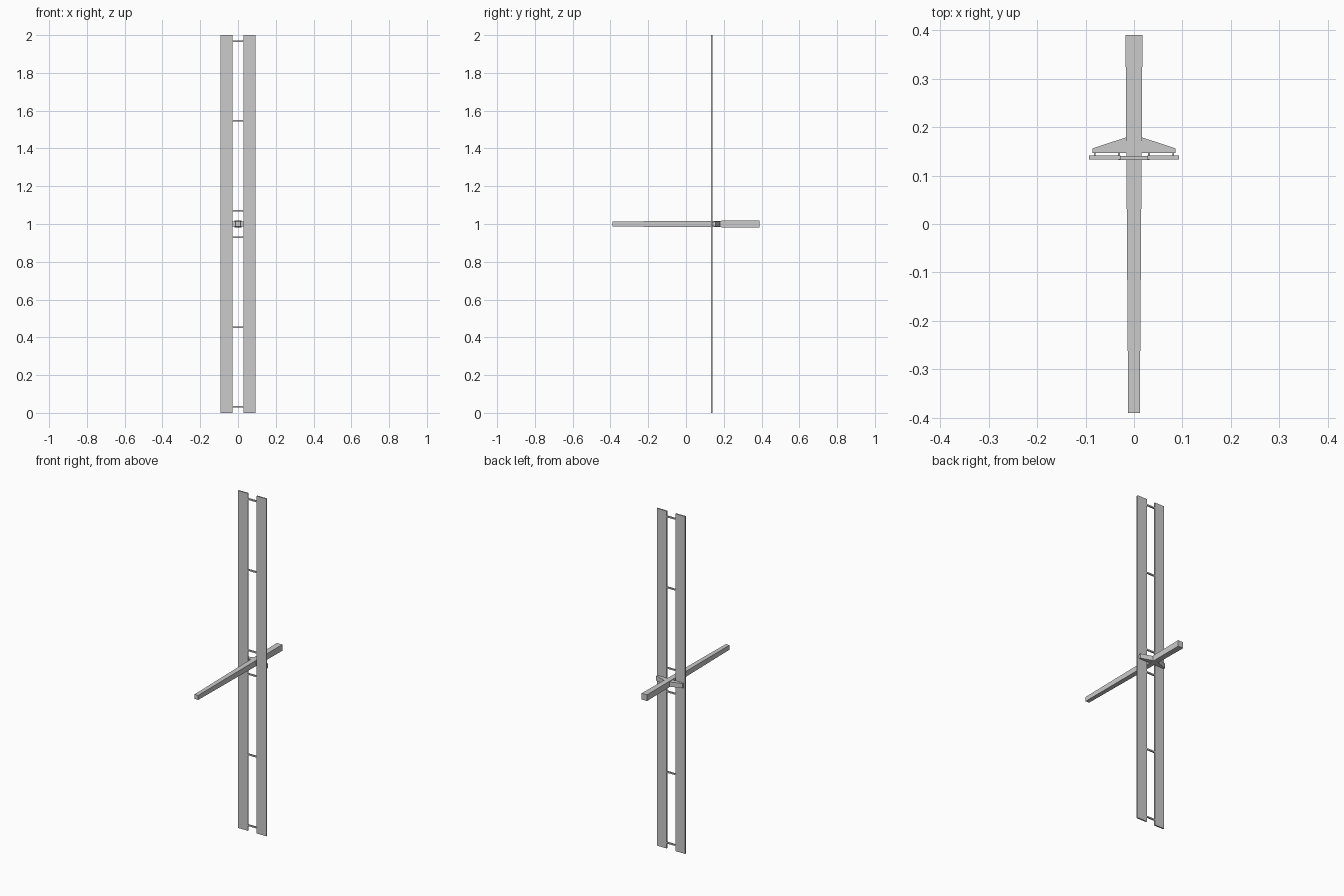
import bpy, bmesh

if "Cube" in bpy.data.objects:
    bpy.data.objects.remove(bpy.data.objects["Cube"])


def mesh_object(name, bm):
    bmesh.ops.recalc_face_normals(bm, faces=bm.faces)
    me = bpy.data.meshes.new(name)
    bm.to_mesh(me)
    bm.free()
    ob = bpy.data.objects.new(name, me)
    bpy.context.collection.objects.link(ob)
    return ob


def box(name, x, y, z):
    bm = bmesh.new()
    bmesh.ops.create_cube(bm, size=1)
    for v in bm.verts:
        v.co = [r[0] if c < 0 else r[1] for c, r in zip(v.co, (x, y, z))]
    return mesh_object(name, bm)


# Long tapered central boom, slightly thicker at the rear
boom = box("central_boom", (-1, 1), (-0.39, 0.39), (-1, 1))
for v in boom.data.vertices:
    hx, hz = (0.012, 0.0135) if v.co.y < 0 else (0.0175, 0.0185)
    v.co.x *= hx
    v.co.z = 1.0 + v.co.z * hz

# Swept support bracket behind the panels
bm = bmesh.new()
outline = [(-0.086, 0.147), (0.086, 0.147), (0.086, 0.156),
           (0.016, 0.179), (-0.016, 0.179), (-0.086, 0.156)]
face = bm.faces.new([bm.verts.new((x, y, 0.986)) for x, y in outline])
ext = bmesh.ops.extrude_face_region(bm, geom=[face])
for g in ext["geom"]:
    if isinstance(g, bmesh.types.BMVert):
        g.co.z = 1.014
mesh_object("support_bracket", bm)

# Pair of tall panels with pegs holding them to the bracket
for side, s in (("left", -1), ("right", 1)):
    box(f"{side}_panel", sorted((s * 0.0283, s * 0.0925)), (0.133, 0.141), (0, 2))
    for i, x in enumerate((0.031, 0.081)):
        box(f"{side}_peg_{i}", (s * x - 0.002, s * x + 0.002),
            (0.139, 0.148), (0.99, 1.01))

# Thin rungs joining the panels
for i, d in enumerate((0.07, 0.547, 0.967)):
    for level, z in (("upper", 1 + d), ("lower", 1 - d)):
        box(f"{level}_rung_{i}", (-0.032, 0.032), (0.132, 0.140),
            (z - 0.004, z + 0.004))
